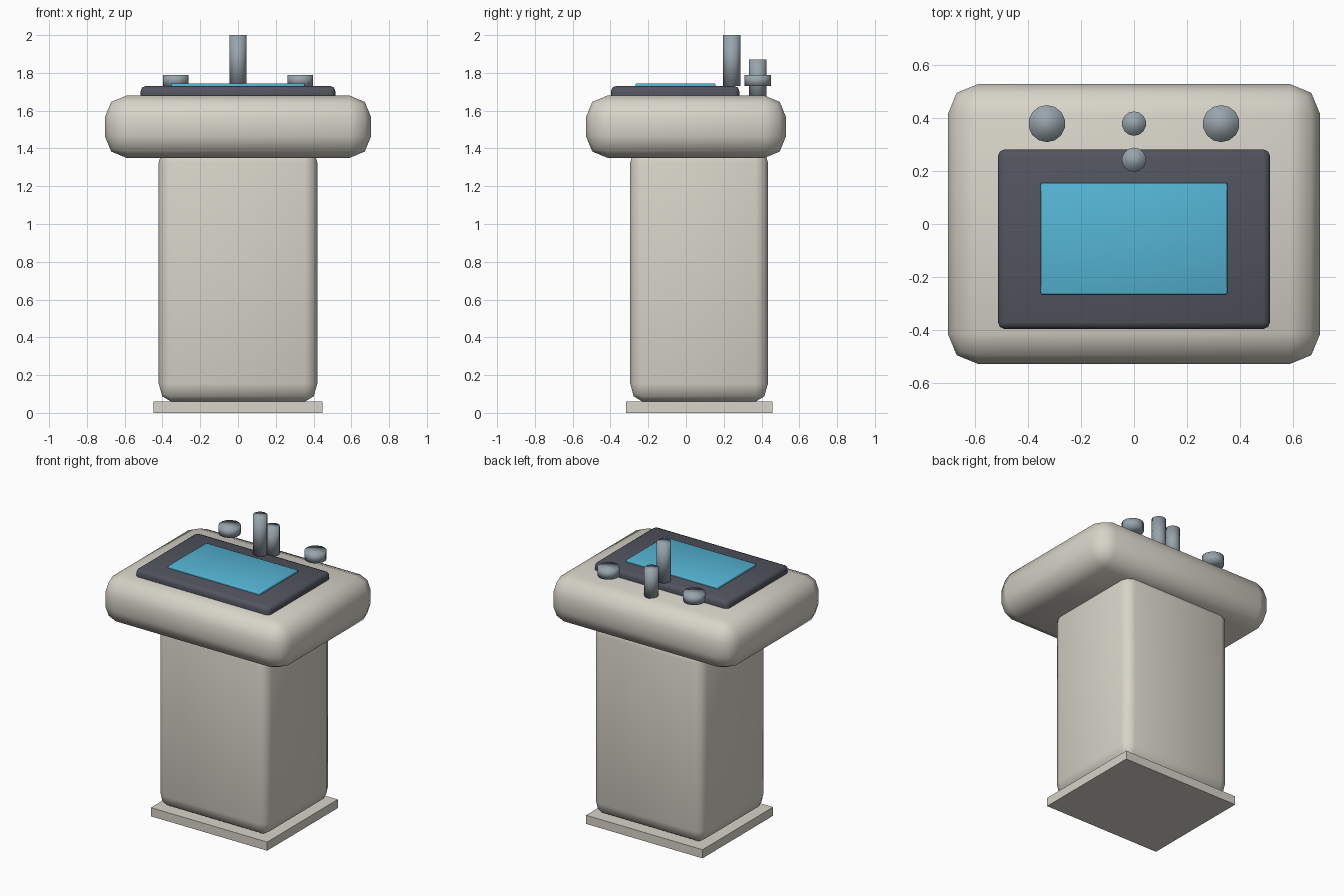
import bpy
import math

if "Cube" in bpy.data.objects:
    bpy.data.objects.remove(bpy.data.objects["Cube"])


def material(name, rgb):
    m = bpy.data.materials.new(name)
    m.diffuse_color = (*rgb, 1)
    m.use_nodes = True
    m.node_tree.nodes["Principled BSDF"].inputs["Base Color"].default_value = m.diffuse_color
    return m


ceramic = material("warm ceramic", (0.68, 0.655, 0.58))
slate = material("dark slate", (0.085, 0.09, 0.115))
water_blue = material("water blue", (0.09, 0.46, 0.66))
metal = material("brushed metal", (0.31, 0.37, 0.41))


def box(name, lo, hi, mat, bevel=0, segments=2, bevel_z=None):
    """Box between two corners, with rounded edges (optionally taller in z)."""
    size = [b - a for a, b in zip(lo, hi)]
    stretch = bevel_z / bevel if bevel_z else 1
    bpy.ops.mesh.primitive_cube_add(size=1)
    ob = bpy.context.object
    ob.name = name
    ob.scale = (size[0], size[1], size[2] / stretch)
    bpy.ops.object.transform_apply(location=False, rotation=False, scale=True)
    ob.data.materials.append(mat)
    if bevel:
        mod = ob.modifiers.new("rounded edges", 'BEVEL')
        mod.width = bevel
        mod.segments = segments
        bpy.ops.object.modifier_apply(modifier=mod.name)
        bpy.ops.object.shade_smooth_by_angle(angle=math.radians(50))
    ob.scale.z = stretch
    bpy.ops.object.transform_apply(location=False, rotation=False, scale=True)
    ob.location = [(a + b) / 2 for a, b in zip(lo, hi)]
    return ob


def post(name, x, y, z0, z1, radius):
    """Softly shaded upright cylinder."""
    bpy.ops.mesh.primitive_cylinder_add(
        vertices=14, radius=radius, depth=z1 - z0, location=(x, y, (z0 + z1) / 2))
    ob = bpy.context.object
    ob.name = name
    ob.data.materials.append(metal)
    bpy.ops.object.shade_smooth()
    return ob


# Floor plate and pedestal
box("floor_plate", (-0.447, -0.318, 0), (0.447, 0.457, 0.06), ceramic)
box("pedestal", (-0.42, -0.296, 0.06), (0.42, 0.434, 1.42), ceramic, 0.065, 2, 0.095)

# Basin block with its inset bowl and water
box("basin", (-0.705, -0.53, 1.35), (0.705, 0.53, 1.68), ceramic, 0.115, 2)
box("bowl_panel", (-0.515, -0.397, 1.64), (0.515, 0.282, 1.73), slate, 0.025, 2)
box("water", (-0.353, -0.267, 1.715), (0.353, 0.156, 1.745), water_blue, 0.006, 2)

# Tap: spout, rear post and two knobs
post("spout", 0, 0.243, 1.73, 2.0, 0.046)
post("tap_post", 0, 0.38, 1.67, 1.87, 0.046)
for side, x in (("left", -0.33), ("right", 0.33)):
    post(side + "_knob", x, 0.38, 1.73, 1.79, 0.07)
